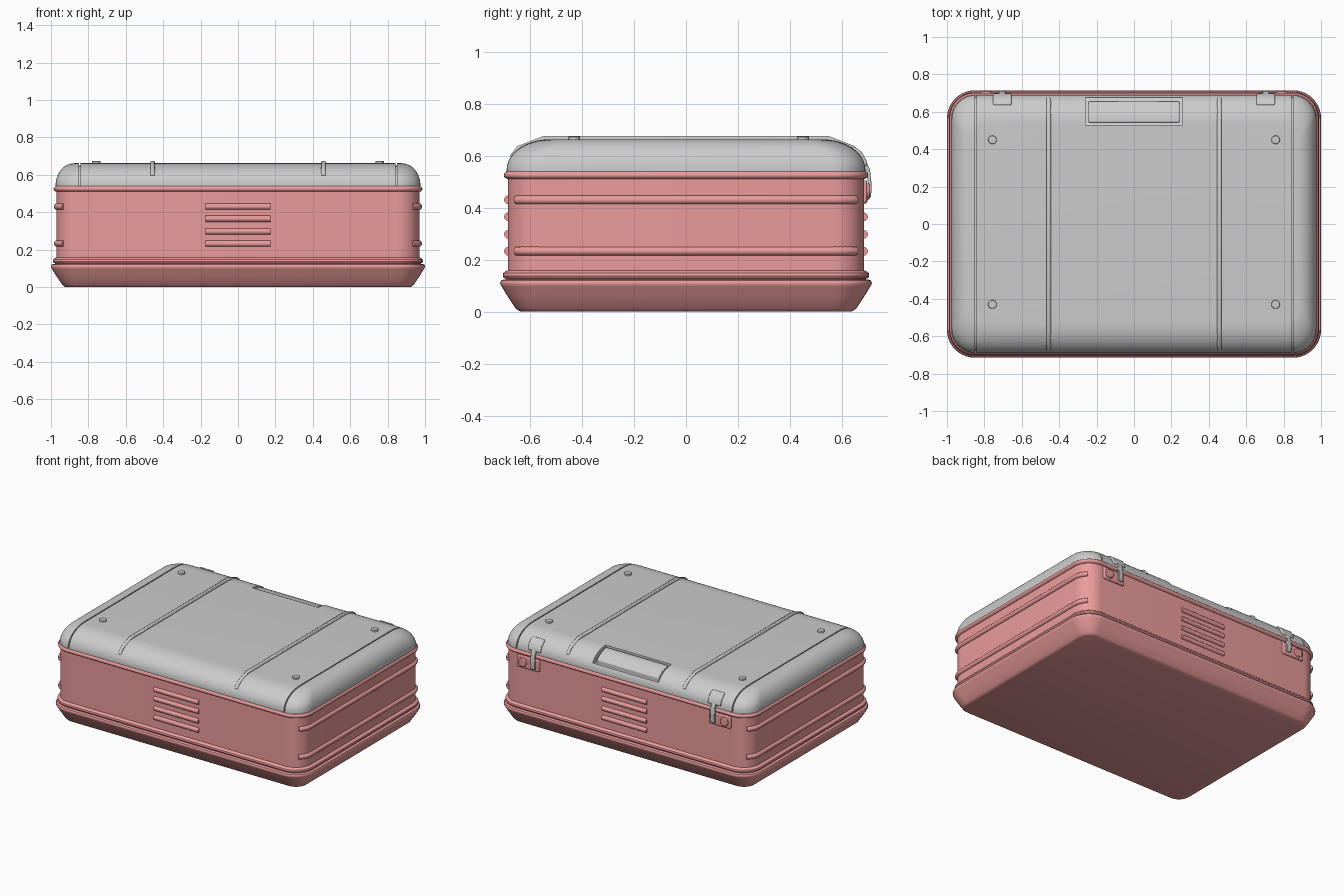
import bpy, bmesh, math
from mathutils import Vector

if "Cube" in bpy.data.objects:
    bpy.data.objects.remove(bpy.data.objects["Cube"])

pink = bpy.data.materials.new("pink_shell")
pink.diffuse_color = (0.83, 0.33, 0.33, 1)
pink.use_nodes = True
pink.node_tree.nodes["Principled BSDF"].inputs["Base Color"].default_value = pink.diffuse_color


def finish(name, bm, mat=None, bevel=0, angle=35):
    bmesh.ops.recalc_face_normals(bm, faces=bm.faces[:])
    me = bpy.data.meshes.new(name)
    bm.to_mesh(me)
    bm.free()
    ob = bpy.data.objects.new(name, me)
    bpy.context.collection.objects.link(ob)
    if mat:
        me.materials.append(mat)
    if bevel:
        b = ob.modifiers.new("bevel", 'BEVEL')
        b.width, b.segments = bevel, 2
    smooth(ob, angle)
    return ob


def smooth(ob, angle=35):
    bpy.ops.object.select_all(action='DESELECT')
    ob.select_set(True)
    bpy.context.view_layer.objects.active = ob
    bpy.ops.object.shade_smooth_by_angle(angle=math.radians(angle))


def outline(hx, hy, r, n=10):
    pts = []
    for k, (sx, sy) in enumerate([(1, 1), (-1, 1), (-1, -1), (1, -1)]):
        for i in range(n + 1):
            a = math.pi / 2 * (k + i / n)
            pts.append((sx * (hx - r) + r * math.cos(a), sy * (hy - r) + r * math.sin(a)))
    return pts


def loft(rings):
    """Stack rounded rectangles (hx, hy, r, z) into a closed shell."""
    bm = bmesh.new()
    loops = [[bm.verts.new((x, y, z)) for x, y in outline(hx, hy, r)] for hx, hy, r, z in rings]
    n = len(loops[0])
    for a, b in zip(loops, loops[1:]):
        for i in range(n):
            bm.faces.new((a[i], a[(i + 1) % n], b[(i + 1) % n], b[i]))
    bm.faces.new(loops[0])
    bm.faces.new(loops[-1])
    return bm


def prism(pts, x0, x1):
    """Extrude a (y, z) profile along x."""
    bm = bmesh.new()
    f = bm.faces.new([bm.verts.new((x0, y, z)) for y, z in pts])
    ext = bmesh.ops.extrude_face_region(bm, geom=[f])
    bmesh.ops.translate(bm, vec=(x1 - x0, 0, 0),
                        verts=[v for v in ext["geom"] if isinstance(v, bmesh.types.BMVert)])
    return bm


def box(y0, y1, z0, z1):
    return [(y0, z0), (y1, z0), (y1, z1), (y0, z1)]


def bead(name, pts, radius):
    """Round moulded bead along a path."""
    cu = bpy.data.curves.new(name, 'CURVE')
    cu.dimensions = '3D'
    cu.bevel_depth, cu.bevel_resolution, cu.use_fill_caps = radius, 4, True
    sp = cu.splines.new('POLY')
    sp.points.add(len(pts) - 1)
    for p, co in zip(sp.points, pts):
        p.co = (*co, 1)
    cu.materials.append(pink)
    ob = bpy.data.objects.new(name, cu)
    bpy.context.collection.objects.link(ob)


def shell(name, profile):
    finish(name, loft([(1 - o, .715 - o, .15 - o, z) for o, z in profile]), pink)


# Bottom tray and main body with rolled rims: (inset, height)
shell("base_tray", [(.08, 0), (.07, .004), (.06, .012), (.028, .06), (.006, .096), (.001, .104),
                    (0, .112), (.004, .12), (.012, .123)])
shell("body", [(.022, .122), (.022, .127), (.014, .129), (.01, .137), (.012, .148), (.02, .155),
               (.03, .159), (.03, .51), (.023, .512), (.016, .518), (.014, .525), (.016, .532),
               (.024, .539), (.04, .54)])


# Domed lid: inner core plus three panels separated by thin seams
def lid(shrink=0):
    rings = [(.975 - shrink, .69 - shrink, .13 - shrink, .535)]
    for i in range(13):
        t = math.pi / 2 * i / 12
        k = 1 - math.cos(t)
        rings.append((.975 - shrink - .1 * k, .69 - shrink - .16 * k, .13 - shrink - .02 * k,
                      .545 + (.117 - shrink) * math.sin(t)))
    return loft(rings)


def trim(bm, x, side):
    bmesh.ops.bisect_plane(bm, geom=bm.verts[:] + bm.edges[:] + bm.faces[:], plane_co=(x, 0, 0),
                           plane_no=(side, 0, 0), clear_outer=True)
    bmesh.ops.holes_fill(bm, edges=[e for e in bm.edges if e.is_boundary], sides=0)


core = finish("lid_core", lid(.012))
bm = lid()
trim(bm, .841, 1)
trim(bm, -.841, -1)
panel = finish("lid_centre_panel", bm)
for s, n in ((1, "right"), (-1, "left")):
    bm = lid()
    trim(bm, s * .849, -s)
    finish("lid_end_" + n, bm)

# Handle recess cut into the lid, with a grip plate inside
cutter = finish("handle_recess_cutter", prism([(.53, .72), (.53, .632), (.677, .568), (.677, .72)], -.258, .258))
cutter.hide_render = True
for ob in (panel, core):
    m = ob.modifiers.new("recess", 'BOOLEAN')
    m.object, m.operation, m.solver = cutter, 'DIFFERENCE', 'EXACT'
    bpy.context.view_layer.objects.active = ob
    bpy.ops.object.modifier_apply(modifier="recess")
    smooth(ob)
bpy.data.objects.remove(cutter)
finish("handle_grip", prism([(.543, .61), (.543, .656), (.57, .656), (.61, .64), (.655, .608), (.655, .57)],
                            -.243, .243), bevel=.004)

for s, n in ((1, "right"), (-1, "left")):
    # Lid ribs
    finish("lid_rib_" + n, prism([(-.655, .58), (-.678, .6), (-.648, .637), (-.55, .675), (.55, .675),
                                  (.648, .637), (.678, .6), (.655, .58)],
                                 s * .445, s * .469), bevel=.006)
    # Lid studs
    for y in (.45, -.43):
        bm = bmesh.new()
        bmesh.ops.create_cone(bm, cap_ends=True, segments=24, radius1=.023, radius2=.023, depth=.03)
        bmesh.ops.translate(bm, verts=bm.verts[:], vec=(s * .757, y, .659))
        finish("lid_stud", bm, bevel=.003)
    # Side beads wrapping into the corners
    for z in (.43, .233):
        arc = [(.85 + .118 * math.cos(a), .565 + .118 * math.sin(a))
               for a in [math.radians(47) * i / 8 for i in range(9)]]
        path = [(x, -y) for x, y in reversed(arc)] + arc
        bead("side_bead_" + n, [(s * x, y, z) for x, y in path], .017)
    # Latch: striker plate, boss, strap and lid clasp on the back
    finish("latch_plate_" + n, prism(box(.67, .697, .42, .505), s * .665, s * .835), pink, .006)
    bm = bmesh.new()
    bmesh.ops.create_cone(bm, cap_ends=True, segments=24, radius1=.03, radius2=.03, depth=.03)
    for v in bm.verts:
        v.co = Vector((s * .79 + v.co.x, .693 + v.co.z, .462 + v.co.y))
    finish("latch_boss_" + n, bm, pink, .005)
    finish("latch_strap_" + n, prism([(.66, .605), (.69, .585), (.708, .545), (.714, .49), (.712, .44),
                                      (.7, .435), (.7, .49), (.695, .54), (.675, .57)],
                                     s * .688, s * .722), bevel=.003)
    finish("latch_clasp_" + n, prism([(.635, .635), (.655, .63), (.675, .615), (.695, .58), (.698, .563),
                                      (.685, .555), (.64, .57)], s * .655, s * .755), bevel=.006)

# Front and back vent beads
for s, n in ((1, "back"), (-1, "front")):
    for z in (.43, .365, .297, .232):
        bead("vent_bead_" + n, [(-.175, s * .683, z), (.175, s * .683, z)], .017)
